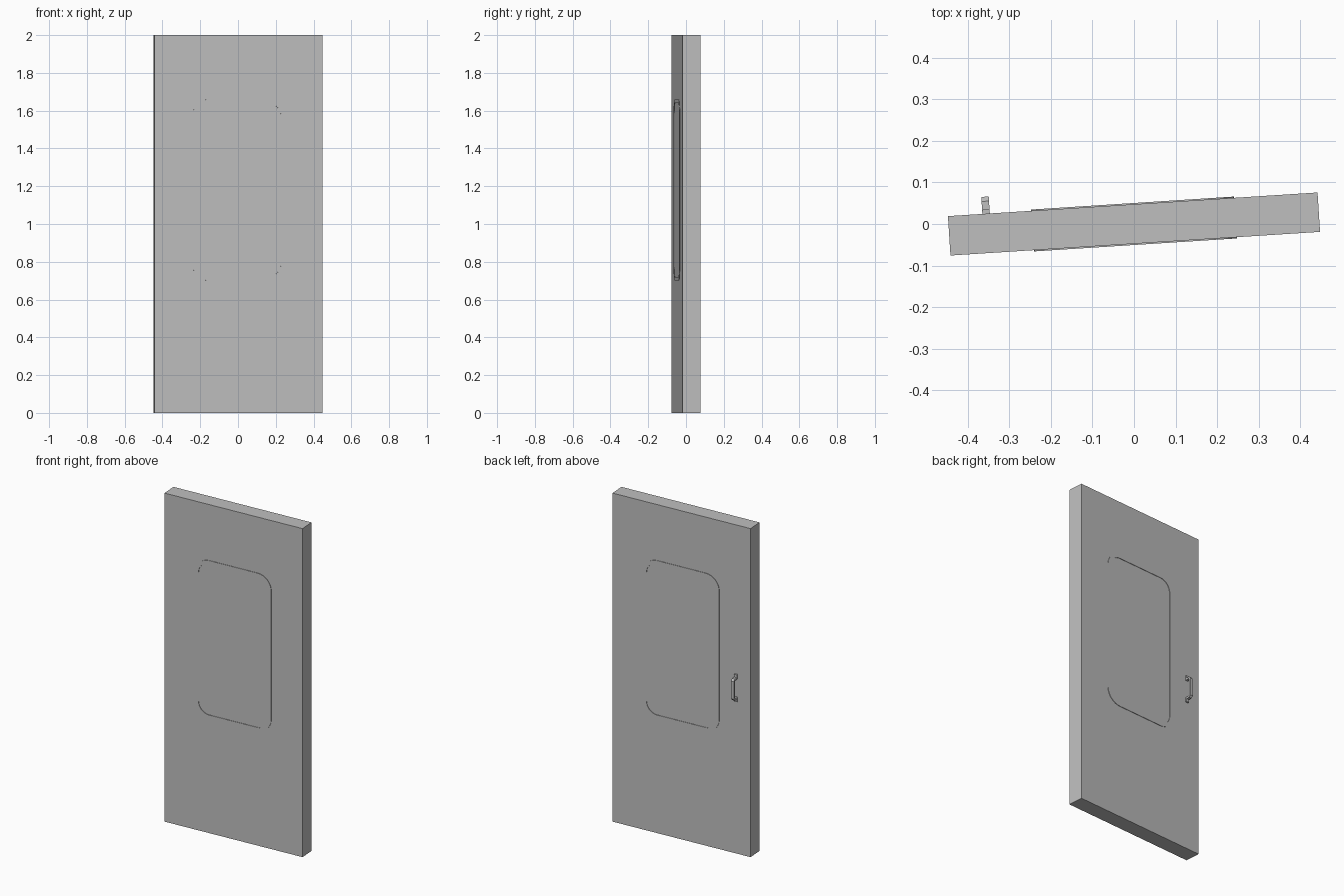
import bpy, bmesh, math
from mathutils import Matrix, Vector

if "Cube" in bpy.data.objects:
    bpy.data.objects.remove(bpy.data.objects["Cube"])

WIDTH, DEPTH, HEIGHT = 0.892, 0.095, 2.0
SWING = Matrix.Rotation(math.radians(3.66), 4, 'Z')   # door stands slightly ajar

grey = bpy.data.materials.new("plain grey")
grey.use_nodes = True
grey.diffuse_color = (0.52, 0.52, 0.52, 1)
grey.node_tree.nodes["Principled BSDF"].inputs["Base Color"].default_value = grey.diffuse_color


def finish(name, bm):
    bmesh.ops.recalc_face_normals(bm, faces=bm.faces)
    bm.transform(SWING)
    mesh = bpy.data.meshes.new(name)
    bm.to_mesh(mesh)
    bm.free()
    mesh.materials.append(grey)
    obj = bpy.data.objects.new(name, mesh)
    bpy.context.collection.objects.link(obj)
    return obj


def rounded_rect(half_w, half_h, radius, steps=8):
    pts = []
    for quarter, (sx, sz) in enumerate([(1, 1), (-1, 1), (-1, -1), (1, -1)]):
        for i in range(steps + 1):
            a = (quarter + i / steps) * math.pi / 2
            pts.append((sx * (half_w - radius) + radius * math.cos(a),
                        sz * (half_h - radius) + radius * math.sin(a)))
    return pts


# Door slab
bm = bmesh.new()
bmesh.ops.create_cube(bm, size=1)
bm.transform(Matrix.Translation((0, 0, HEIGHT / 2)) @ Matrix.Diagonal((WIDTH, DEPTH, HEIGHT, 1)))
finish("door_slab", bm)


# Thin raised window frame on each side
def window_frame(name, side):
    bm = bmesh.new()
    inner_y, outer_y = side * (DEPTH / 2 - 0.002), side * (DEPTH / 2 + 0.003)
    outer = rounded_rect(0.245, 0.48, 0.09)
    inner = rounded_rect(0.225, 0.46, 0.07)
    rings = [[bm.verts.new((x, y, z + 1.18)) for x, z in pts]
             for pts, y in ((outer, inner_y), (outer, outer_y), (inner, outer_y), (inner, inner_y))]
    n = len(outer)
    for r in range(4):
        a, b = rings[r], rings[(r + 1) % 4]
        for i in range(n):
            j = (i + 1) % n
            bm.faces.new((a[i], a[j], b[j], b[i]))
    finish(name, bm)


window_frame("window_frame_front", -1)
window_frame("window_frame_back", 1)

# Pull handle on the back: flat tabs, chamfered legs and an upright grip
half = [(0, 0.083), (0.010, 0.083), (0.010, 0.066), (0.030, 0.066), (0.041, 0.054)]
under = [(0.031, 0.050), (0.026, 0.055), (0, 0.055)]
bm = bmesh.new()
strip = half + [(y, -z) for y, z in reversed(half)] + [(y, -z) for y, z in reversed(under)] + under
face = bm.faces.new([bm.verts.new((-0.009, y, z)) for y, z in strip])
extruded = bmesh.ops.extrude_face_region(bm, geom=[face])["geom"]
bmesh.ops.translate(bm, vec=Vector((0.018, 0, 0)),
                    verts=[g for g in extruded if isinstance(g, bmesh.types.BMVert)])
bm.transform(Matrix.Translation((-0.354, DEPTH / 2, 1.01)))
finish("pull_handle", bm)
